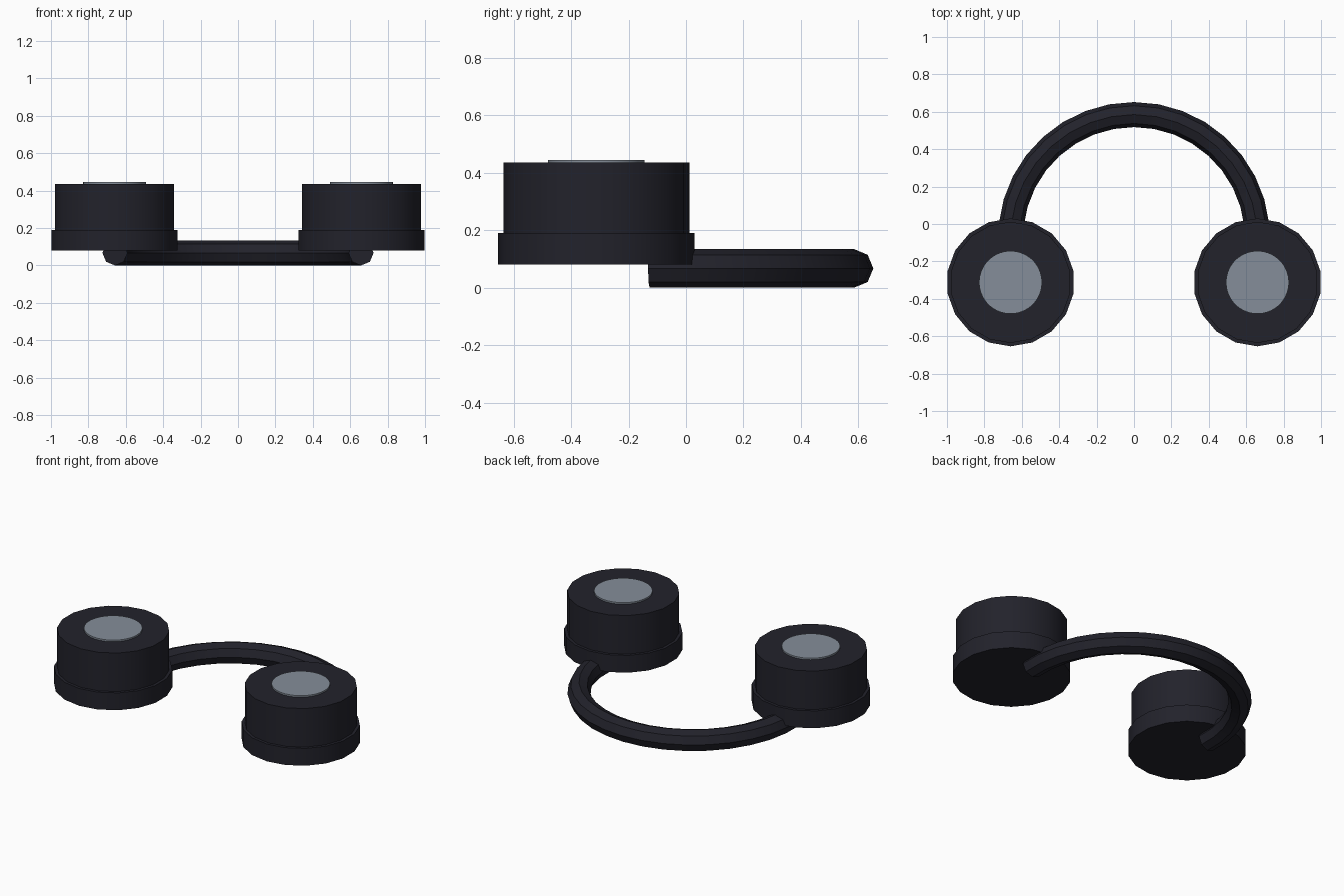
import bpy, bmesh
from math import sin, cos, pi, radians
from mathutils import Vector

old = bpy.data.objects.get("Cube")
if old:
    bpy.data.objects.remove(old, do_unlink=True)


def material(name, color):
    m = bpy.data.materials.new(name)
    m.use_nodes = True
    m.diffuse_color = color
    m.node_tree.nodes["Principled BSDF"].inputs["Base Color"].default_value = color
    return m


dark = material("dark navy plastic", (0.016, 0.016, 0.024, 1))
silver = material("silver grey", (0.235, 0.27, 0.32, 1))


def finish(name, bm, mat, angle=40):
    bmesh.ops.recalc_face_normals(bm, faces=bm.faces)
    mesh = bpy.data.meshes.new(name)
    bm.to_mesh(mesh)
    bm.free()
    mesh.materials.append(mat)
    obj = bpy.data.objects.new(name, mesh)
    bpy.context.collection.objects.link(obj)
    bpy.ops.object.select_all(action="DESELECT")
    obj.select_set(True)
    bpy.context.view_layer.objects.active = obj
    bpy.ops.object.shade_smooth_by_angle(angle=radians(angle))
    return obj


def lathe(name, center, profile, sides, mat):
    """Closed solid of revolution from (radius, height) pairs, flat at both ends."""
    bm = bmesh.new()
    rings = []
    for r, z in profile:
        angles = [2 * pi * (i + 0.5) / sides for i in range(sides)]
        rings.append([bm.verts.new((center[0] + r * cos(a), center[1] + r * sin(a), z))
                      for a in angles])
    for low, high in zip(rings, rings[1:]):
        for i in range(sides):
            j = (i + 1) % sides
            bm.faces.new((low[i], low[j], high[j], high[i]))
    bm.faces.new(rings[0][::-1])
    bm.faces.new(rings[-1])
    return finish(name, bm, mat)


# Ear cups: wide base rim, drum and a thin round disc on top
for side, x in (("left", 0.66), ("right", -0.66)):
    center = (x, -0.312)
    lathe(side + "_cup", center,
          [(0.342, 0.08), (0.342, 0.19), (0.324, 0.19), (0.324, 0.435)], 18, dark)
    lathe(side + "_disc", center, [(0.168, 0.432), (0.168, 0.445)], 48, silver)

# Headband: octagonal tube swept along an arc a little over half a circle
R, TUBE, STEPS, SIDES = 0.66, 0.067, 18, 8
OVER = radians(4.5)
bm = bmesh.new()
rings = []
for s in range(STEPS + 1):
    a = -OVER + (pi + 2 * OVER) * s / STEPS
    out = Vector((cos(a), sin(a), 0))
    mid = Vector((0, -0.075, TUBE)) + out * R
    rings.append([bm.verts.new(mid + out * TUBE * cos(t) + Vector((0, 0, TUBE * sin(t))))
                  for t in (2 * pi * k / SIDES for k in range(SIDES))])
for p, q in zip(rings, rings[1:]):
    for i in range(SIDES):
        j = (i + 1) % SIDES
        bm.faces.new((p[i], p[j], q[j], q[i]))
bm.faces.new(rings[0])
bm.faces.new(rings[-1])
finish("headband", bm, dark, 30)
